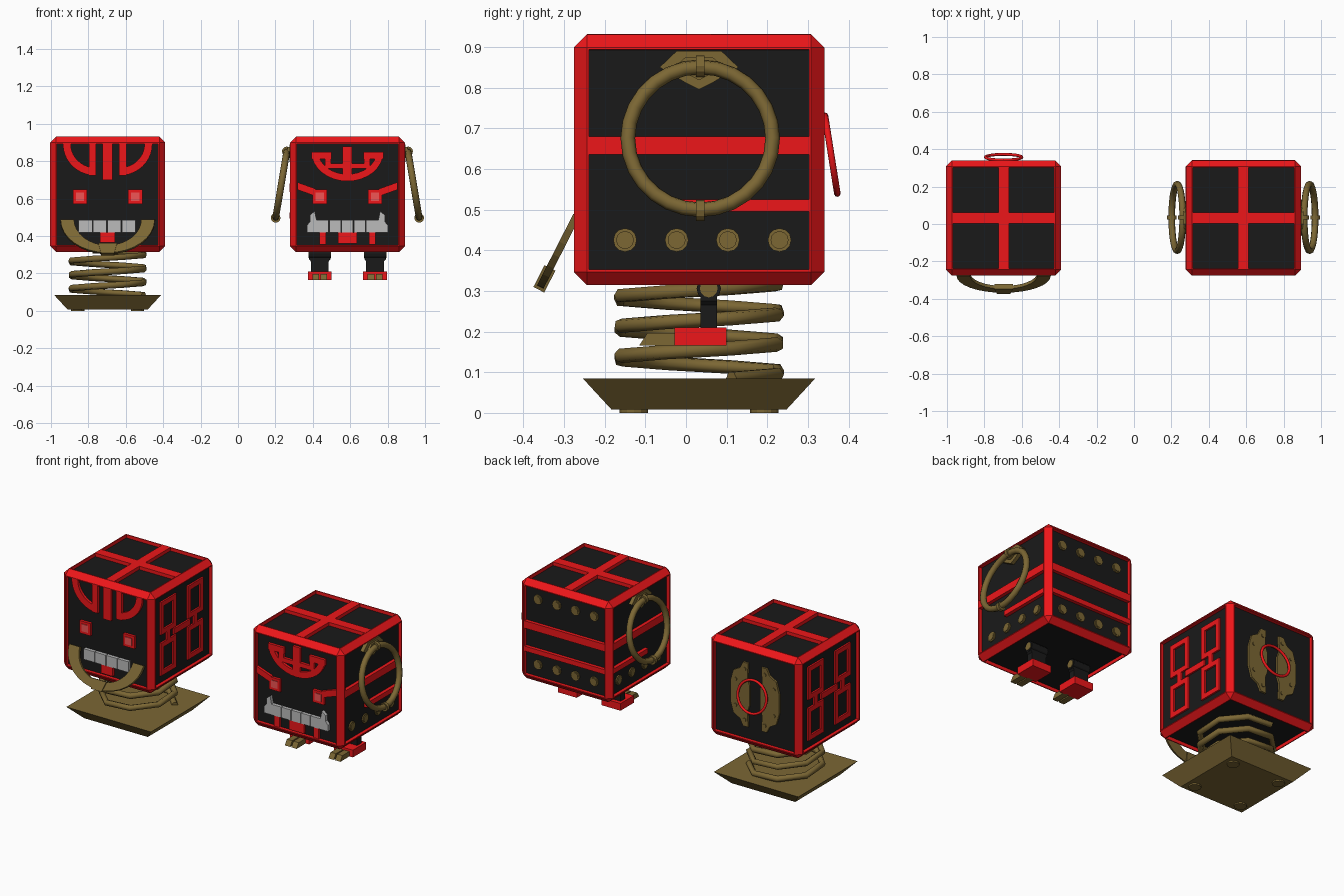
import bpy, bmesh, math
from mathutils import Matrix, Vector

if "Cube" in bpy.data.objects:
    bpy.data.objects.remove(bpy.data.objects["Cube"])

def material(name, *rgb):
    m = bpy.data.materials.new(name)
    m.diffuse_color = (*rgb, 1)
    m.use_nodes = True
    m.node_tree.nodes["Principled BSDF"].inputs["Base Color"].default_value = m.diffuse_color
    return m

RED = material("red", 0.85, 0.008, 0.01)
BLACK = material("black", 0.01, 0.01, 0.01)
GOLD = material("gold", 0.2, 0.135, 0.034)
GREY = material("tooth grey", 0.5, 0.5, 0.5)
PINK = material("eye pink", 0.88, 0.09, 0.09)

HALF, RECESS, CY, CZ = 0.308, 0.02, 0.032, 0.623
AX, BX = -0.697, 0.585          # centres of the left and right box
X, Y, Z = Vector((1, 0, 0)), Vector((0, 1, 0)), Vector((0, 0, 1))
SIDES = {"front": (X, Z), "right": (Y, Z), "back": (-X, Z), "left": (-Y, Z), "top": (X, Y)}

def finish(name, bm, *mats):
    bmesh.ops.recalc_face_normals(bm, faces=bm.faces)
    me = bpy.data.meshes.new(name)
    bm.to_mesh(me)
    bm.free()
    ob = bpy.data.objects.new(name, me)
    for m in mats:
        me.materials.append(m)
    bpy.context.collection.objects.link(ob)
    return ob

def plane(origin, u, v):
    return Matrix.Translation(origin) @ Matrix((u, v, u.cross(v))).transposed().to_4x4()

def slabs(name, polys, mat, frame, d0=0.0, d1=0.016):
    """Extrude flat outlines from depth d0 to d1 along the frame's normal."""
    bm = bmesh.new()
    for pts in polys:
        lo, hi = ([bm.verts.new(frame @ Vector((u, v, d))) for u, v in pts] for d in (d0, d1))
        bm.faces.new(lo)
        bm.faces.new(hi)
        for i in range(len(pts)):
            j = (i + 1) % len(pts)
            bm.faces.new((lo[i], lo[j], hi[j], hi[i]))
    return finish(name, bm, mat)

def face(cx, side):
    u, v = SIDES[side]
    return plane(Vector((cx, CY, CZ)) + u.cross(v) * (HALF - RECESS), u, v)

def rect(u0, u1, v0, v1):
    return [(u0, v0), (u1, v0), (u1, v1), (u0, v1)]

def square(u, v, s):
    return rect(u - s, u + s, v - s, v + s)

def flip(polys):
    return polys + [[(-u, v) for u, v in p] for p in polys]

def arc(cu, cv, ru, rv, a0, a1, n=10):
    angles = [math.radians(a0 + (a1 - a0) * i / n) for i in range(n + 1)]
    return [(cu + ru * math.cos(a), cv + rv * math.sin(a)) for a in angles]

def band(cu, cv, ru, rv, w, a0, a1, n=10):
    return arc(cu, cv, ru, rv, a0, a1, n) + arc(cu, cv, ru - w, rv - w, a1, a0, n)

def circle(u, v, r, n=12):
    return arc(u, v, r, r, 0, 360 - 360 / n, n - 1)

def ring(name, loc, rot, major, minor, mat):
    bpy.ops.mesh.primitive_torus_add(location=loc, rotation=rot, major_radius=major,
                                     minor_radius=minor, major_segments=28, minor_segments=8)
    ob = bpy.context.object
    ob.name = name
    ob.data.materials.append(mat)
    bpy.ops.object.shade_smooth()

def box_body(name, cx):
    bm = bmesh.new()
    bmesh.ops.create_cube(bm, size=2 * HALF, matrix=Matrix.Translation((cx, CY, CZ)))
    bmesh.ops.bevel(bm, geom=bm.edges[:], offset=0.032, segments=1, affect='EDGES')
    panels = [f for f in bm.faces if f.calc_area() > 0.2]
    bmesh.ops.inset_individual(bm, faces=panels, thickness=0.008)
    bmesh.ops.inset_individual(bm, faces=panels, thickness=0.0005, depth=-RECESS)
    for f in panels:
        f.material_index = 1
    finish(name, bm, RED, BLACK)

E = HALF - 0.04                 # half width of a recessed panel
S = 0.275                       # half length of a strap, lapping onto the frame
LAP = 0.021                     # strap height, just above the frame
for tag, cx in (("left", AX), ("right", BX)):
    box_body(tag + "_box", cx)
    slabs(tag + "_top_cross", [rect(-.028, .028, -S, S), rect(-S, S, -.03, .03)], RED, face(cx, "top"), 0, LAP)
    f = face(cx, "front")
    slabs(tag + "_eyes", flip([square(.148, -.013, .038)]), RED, f)
    slabs(tag + "_pupils", flip([square(.148, -.013, .022)]), PINK, f, .016, .019)

# left box: face
f = face(AX, "front")
slabs("left_forehead", [rect(-.027, .027, .077, E)] + flip(
    [rect(-.10, -.062, .10, E), band(-.062, E, .177, .168, .042, 180, 270)]), RED, f)
slabs("left_teeth", [rect(-.155 + i * .077, -.082 + i * .077, -.203, -.138) for i in range(4)], GREY, f, 0, .02)
slabs("left_tongue", [rect(-.04, .04, -.258, -.203)], RED, f)

# left box: tilted jaw band
t = math.radians(27)
jaw = plane(Vector((AX, -.268, .485)), X, Vector((0, math.sin(t), math.cos(t))))
slabs("jaw_band", [arc(0, 0, .252, .2, 180, 360, 16) + arc(0, 0, .18, .155, 360, 180, 16)], GOLD, jaw, -.008, .01)
slabs("jaw_clasp", [[(-.05, -.145), (-.035, -.205), (.035, -.205), (.05, -.145)]], GOLD, jaw, -.014, .016)

# left box: linked square emblem on both sides
def frame_rect(u, v, a, b, w):
    return [rect(u - a, u + a, v + b - w, v + b), rect(u - a, u + a, v - b, v - b + w),
            rect(u - a, u - a + w, v - b, v + b), rect(u + a - w, u + a, v - b, v + b)]

for side in ("left", "right"):
    polys = [rect(-.08, .08, -.018, .018)]
    for u in (-.13, .13):
        polys.append(rect(u - .018, u + .018, -.04, .04))
        for v in (-.125, .125):
            polys += frame_rect(u, v, .075, .10, .03)
    slabs(side + "_emblem", polys, RED, face(AX, side), 0, .01)

# left box: back plates, rivets and pull ring
f = face(AX, "back")
plate = [(.045, .195), (.08, .195), (.1, .155), (.145, .13), (.165, .06), (.165, -.06), (.145, -.13),
         (.1, -.155), (.08, -.195), (.045, -.195), (.05, -.1), (.035, -.06), (.035, .06), (.05, .1)]
slabs("back_plates", flip([plate]), GOLD, f, 0, .012)
slabs("back_plate_rivets", flip([circle(u, v, .011, 8) for u, v in
      ((.068, .155), (.13, .08), (.13, -.08), (.068, -.155))]), GOLD, f, .012, .017)
ring("back_pull_ring", (AX, .357, .635), (-math.radians(81), 0, 0), .097, .008, RED)

# spring and its base
N, TURNS = 8, 3.25
cu = bpy.data.curves.new("spring", 'CURVE')
cu.dimensions = '3D'
cu.bevel_depth, cu.bevel_resolution, cu.use_fill_caps = .018, 1, True
sp = cu.splines.new('POLY')
count = int(N * TURNS)
sp.points.add(count)
for i, p in enumerate(sp.points):
    a = 2 * math.pi * (i + .5) / N
    p.co = (AX + .208 * math.cos(a), CY + .208 * math.sin(a), .085 + .24 * i / count, 1)
spring = bpy.data.objects.new("spring", cu)
bpy.context.collection.objects.link(spring)
cu.materials.append(GOLD)
bpy.ops.object.select_all(action='DESELECT')
bpy.context.view_layer.objects.active = spring
spring.select_set(True)
bpy.ops.object.convert(target='MESH')

bm = bmesh.new()
bmesh.ops.create_cone(bm, cap_ends=True, segments=4, radius1=.215 * 2 ** .5, radius2=.286 * 2 ** .5, depth=.077,
                      matrix=Matrix.Translation((AX, CY, .0465)) @ Matrix.Rotation(math.pi / 4, 4, 'Z'))
finish("spring_base", bm, GOLD)
slabs("base_pads", [circle(u, v, .035) for u in (-.16, .16) for v in (-.16, .16)], GOLD,
      plane(Vector((AX, CY, 0)), X, Y), 0, .01)

# right box: face
f = face(BX, "front")
slabs("right_forehead", [rect(-.025, .025, .10, .255), band(0, .227, .193, .157, .038, 180, 360, 16),
      rect(-.115, .115, .138, .165)] + flip([rect(-.193, -.085, .19, .227), rect(-.12, -.088, .14, .227)]), RED, f)
slabs("right_brows", flip([[(-.17, -.01), (-.17, .03), (-E, .065), (-E, .025)]]), RED, f)
tusk = [(-.216, -.203), (-.216, -.165), (-.2, -.145), (-.2, -.11), (-.175, -.09), (-.165, -.138),
        (-.10, -.138), (-.10, -.203)]
slabs("right_teeth", flip([tusk]) + [rect(u - .031, u + .031, -.203, -.138) for u in (-.066, 0, .066)], GREY, f, 0, .02)
slabs("right_tongue_and_chin_strips", [rect(-.051, .051, -.262, -.203)] + flip([rect(.115, .15, -E, -.203)]), RED, f)

# right box: straps, studs and carrying rings
STUDS = (-.19, -.063, .063, .19)

def studs(name, centres, frame):
    slabs(name, [circle(u, v, .029) for u, v in centres], GOLD, frame, 0, .007)
    slabs(name + "_caps", [circle(u, v, .022) for u, v in centres], GOLD, frame, .007, .011)

f = face(BX, "back")
slabs("back_straps", [rect(-S, S, .012, .057), rect(-S, S, -.128, -.098)], RED, f, 0, LAP)
studs("back_studs", [(u, v) for u in STUDS for v in (-.198, .2)], f)
mount = [(-.055, .267), (.055, .267), (.097, .227), (.035, .19), (0, .172), (-.035, .19), (-.097, .227)]
for side, s in (("left", -1), ("right", 1)):
    f = face(BX, side)
    lower = [(u * s, v) for u, v in rect(-.06, S, -.128, -.098)]
    slabs(side + "_straps", [rect(-S, S, .012, .057), lower], RED, f, 0, LAP)
    studs(side + "_studs", [(u + .008 * s, -.198) for u in STUDS], f)
    slabs(side + "_ring_mount", [mount], GOLD, f, 0, .022)
    slabs(side + "_ring_mount_rim", [[(u * .6, .23 + (v - .23) * .6) for u, v in mount]], GOLD, f, .022, .032)
    tilt = math.radians(9.5)
    c = Vector((BX + s * .354, CY + .003, .675))
    ring(side + "_carrying_ring", c, (0, s * (math.pi / 2 - tilt), 0), .178, .018, GOLD)
    for end, k in (("top", 1), ("bottom", -1)):
        p = c + Vector((-s * math.sin(tilt), 0, math.cos(tilt))) * (.18 * k)
        slabs(f"{side}_ring_{end}_collar", [circle(0, 0, .026)], GOLD, plane(p, X, Z), -.01, .01)

# right box: legs, feet and toes
for side, s in (("left", -1), ("right", 1)):
    lx = BX + s * .148
    front = plane(Vector((lx, .056, 0)), X, Z)
    slabs(side + "_leg", [[(-.048, .2), (.048, .2), (.048, .265), (.056, .275), (.056, .33), (-.056, .33),
                           (-.056, .275), (-.048, .265)]], BLACK, front, -.02, .02)
    prof = plane(Vector((lx, 0, 0)), Y, Z)
    slabs(side + "_hip_barrel", [circle(.056, .306, .03)], BLACK, prof, -.057, .057)
    slabs(side + "_hip_caps", [circle(.056, .306, .022)], GOLD, prof, -.06, .06)
    slabs(side + "_foot", [rect(-.028, .10, .166, .21)], RED, prof, -.064, .064)
    for k in (-1, 1):
        slabs(f"{side}_{'inner' if k * s < 0 else 'outer'}_toe",
              [[(-.115, .166), (-.02, .166), (-.02, .196), (-.095, .196)]], GOLD,
              prof @ Matrix.Translation((0, 0, k * .022)), -.018, .018)
